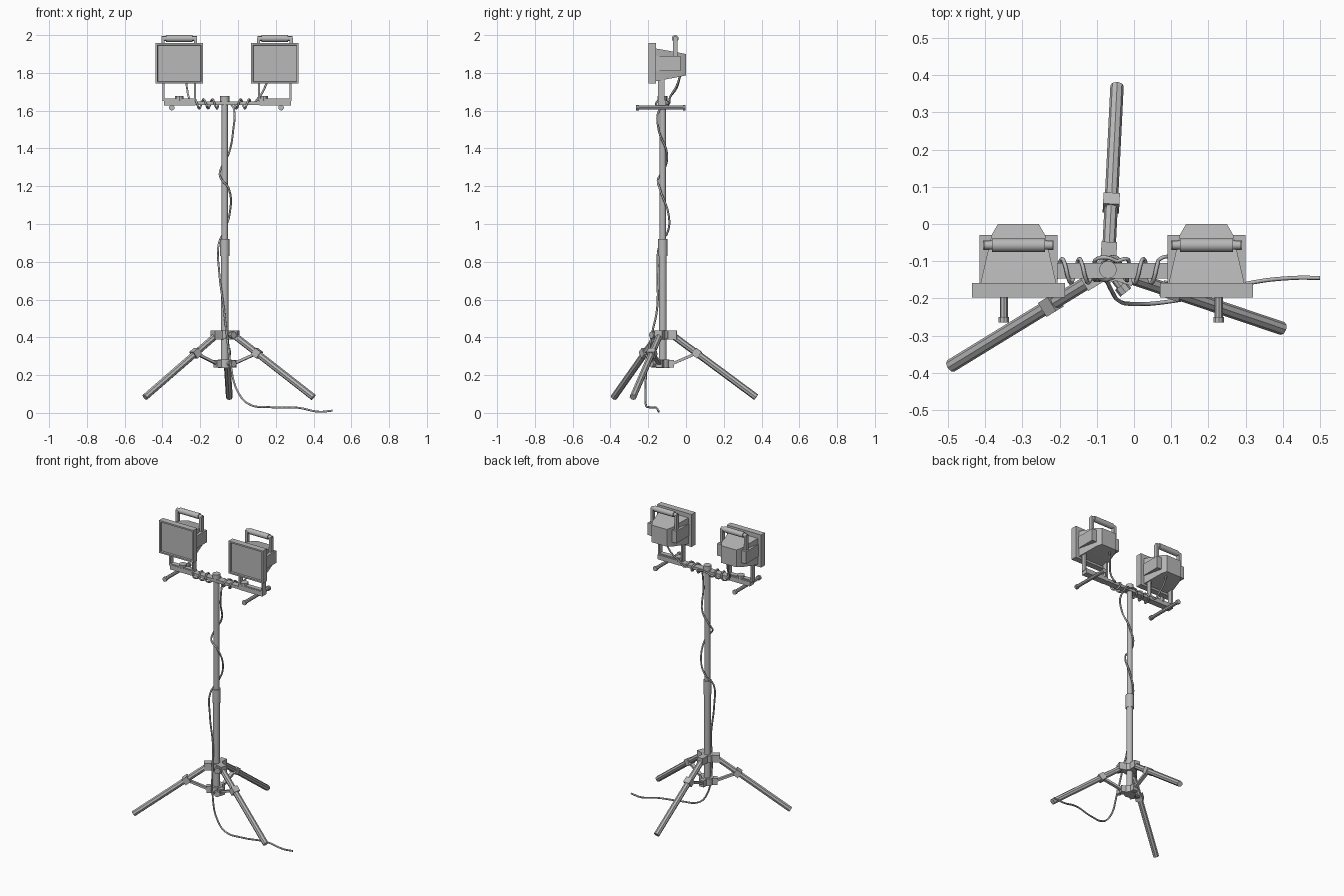
import bpy
import bmesh
import math
from mathutils import Vector

old = bpy.data.objects.get("Cube")
if old:
    bpy.data.objects.remove(old)

grey = bpy.data.materials.new("grey_metal")
grey.use_nodes = True
COLOUR = (0.48, 0.48, 0.48, 1)
grey.diffuse_color = COLOUR
grey.node_tree.nodes["Principled BSDF"].inputs["Base Color"].default_value = COLOUR

PX, PY = -0.07, -0.123      # pole axis


def finish(name, bm):
    bmesh.ops.recalc_face_normals(bm, faces=bm.faces)
    mesh = bpy.data.meshes.new(name)
    bm.to_mesh(mesh)
    bm.free()
    mesh.materials.append(grey)
    ob = bpy.data.objects.new(name, mesh)
    bpy.context.collection.objects.link(ob)
    bpy.ops.object.select_all(action='DESELECT')
    ob.select_set(True)
    bpy.context.view_layer.objects.active = ob
    bpy.ops.object.shade_smooth_by_angle(angle=math.radians(32))
    return ob


def box(name, x, y, z):
    """Box from (min, max) pairs."""
    bm = bmesh.new()
    bmesh.ops.create_cube(bm, size=1)
    for v in bm.verts:
        v.co = [r[0] if c < 0 else r[1] for c, r in zip(v.co, (x, y, z))]
    return finish(name, bm)


def rod(name, a, b, r, sides=8):
    """Cylinder between two points."""
    a, b = Vector(a), Vector(b)
    bm = bmesh.new()
    bmesh.ops.create_cone(bm, cap_ends=True, segments=sides, radius1=r, radius2=r, depth=(b - a).length)
    turn = (b - a).to_track_quat('Z', 'Y')
    for v in bm.verts:
        v.co = turn @ v.co + (a + b) / 2
    return finish(name, bm)


def beam(name, a, b, width, height):
    """Rectangular bar between two points."""
    a, b = Vector(a), Vector(b)
    bm = bmesh.new()
    bmesh.ops.create_cube(bm, size=1)
    turn = (b - a).to_track_quat('X', 'Z')
    for v in bm.verts:
        v.co = turn @ Vector((v.co.x * (b - a).length, v.co.y * width, v.co.z * height)) + (a + b) / 2
    return finish(name, bm)


def cable(name, points, r=0.0055):
    cu = bpy.data.curves.new(name, 'CURVE')
    cu.dimensions = '3D'
    cu.bevel_depth = r
    cu.bevel_resolution = 1
    cu.resolution_u = 5
    cu.use_fill_caps = True
    sp = cu.splines.new('BEZIER')
    sp.bezier_points.add(len(points) - 1)
    for bp, p in zip(sp.bezier_points, points):
        bp.co = p
        bp.handle_left_type = bp.handle_right_type = 'AUTO'
    cu.materials.append(grey)
    ob = bpy.data.objects.new(name, cu)
    bpy.context.collection.objects.link(ob)
    bpy.ops.object.select_all(action='DESELECT')
    ob.select_set(True)
    bpy.context.view_layer.objects.active = ob
    bpy.ops.object.convert(target='MESH')


# Telescopic pole
rod("lower_pole", (PX, PY, 0.24), (PX, PY, 0.88), 0.021, 12)
rod("upper_pole", (PX, PY, 0.86), (PX, PY, 1.65), 0.017, 12)
rod("pole_sleeve", (PX, PY, 0.83), (PX, PY, 0.92), 0.025, 12)
rod("pole_cap", (PX, PY, 1.645), (PX, PY, 1.677), 0.024, 12)

# Tripod hubs, lugs, legs and struts
rod("upper_hub", (PX, PY, 0.39), (PX, PY, 0.435), 0.036, 12)
rod("lower_hub", (PX, PY, 0.237), (PX, PY, 0.283), 0.036, 12)
for i, (ex, ey) in enumerate([(-0.425, -0.26), (0.475, -0.16), (0.025, 0.508)]):
    d = Vector((ex, ey, 0))
    d.normalize()

    def at(r, z):
        return Vector((PX, PY, z)) + d * r

    beam(f"upper_lug_{i}", at(0.02, 0.412), at(0.075, 0.412), 0.042, 0.046)
    beam(f"lower_lug_{i}", at(0.02, 0.26), at(0.06, 0.26), 0.034, 0.042)
    rod(f"leg_{i}", at(0.06, 0.405), at(0.495, 0.083), 0.018)
    beam(f"strut_{i}", at(0.045, 0.258), at(0.185, 0.318), 0.022, 0.014)
    beam(f"leg_clamp_{i}", at(0.165, 0.327), at(0.195, 0.305), 0.044, 0.042)

# Clamping screws on the hubs
for label, z in (("upper", 0.412), ("lower", 0.26)):
    rod(label + "_hub_screw", (PX, PY, z), (PX + 0.045, PY - 0.058, z), 0.012)
    rod(label + "_hub_knob", (PX + 0.034, PY - 0.043, z), (PX + 0.048, PY - 0.061, z), 0.019)

# Crossbar
box("crossbar", (-0.39, 0.28), (-0.147, -0.105), (1.629, 1.648))


def floodlight(side, cx, knob_x, rod_x):
    # Reinforced bar end with knob and handle rod
    box(side + "_bar_end", (cx - 0.08, cx + 0.085), (-0.147, -0.105), (1.627, 1.657))
    rod(side + "_knob", (knob_x, -0.126, 1.65), (knob_x, -0.126, 1.677), 0.024, 10)
    rod(side + "_rod", (rod_x, -0.26, 1.616), (rod_x, -0.005, 1.616), 0.011)
    for end, y in (("front", -0.265), ("back", -0.017)):
        rod(f"{side}_rod_{end}_cap", (rod_x, y, 1.616), (rod_x, y + 0.015, 1.616), 0.015, 10)

    # Tapered lamp housing
    bm = bmesh.new()
    rings = []
    for y, w, lo, hi in ((-0.165, 0.103, 1.755, 1.93), (-0.03, 0.072, 1.78, 1.906), (0, 0.055, 1.787, 1.9)):
        rings.append([bm.verts.new((cx + sx * w, y, z)) for sx, z in ((-1, lo), (1, lo), (1, hi), (-1, hi))])
    for a, b in zip(rings, rings[1:]):
        for k in range(4):
            n = (k + 1) % 4
            bm.faces.new((a[k], a[n], b[n], b[k]))
    bm.faces.new(rings[0])
    bm.faces.new(rings[-1])
    finish(side + "_housing", bm)
    box(side + "_side_block", (cx - 0.105, cx + 0.105), (-0.16, -0.03), (1.81, 1.89))

    # Front frame with recessed glass
    bm = bmesh.new()
    bmesh.ops.create_cube(bm, size=1)
    for v in bm.verts:
        v.co = (cx + v.co.x * 0.25, -0.178 + v.co.y * 0.04, 1.85 + v.co.z * 0.214)
    bm.normal_update()
    front = [f for f in bm.faces if f.normal.y < -0.9]
    bmesh.ops.inset_region(bm, faces=front, thickness=0.014)
    inner = bmesh.ops.inset_region(bm, faces=front, thickness=0.002)
    bmesh.ops.translate(bm, verts=front[0].verts, vec=(0, 0.012, 0))
    finish(side + "_front_frame", bm)

    # Yoke straps and carrying handle
    box(side + "_yoke_base", (cx - 0.085, cx + 0.085), (-0.145, -0.115), (1.655, 1.664))
    for tag, s in (("left", 1), ("right", -1)):
        xs = sorted((cx + s * 0.078, cx + s * 0.088))
        box(f"{side}_{tag}_yoke_strap", xs, (-0.147, -0.115), (1.65, 1.83))
        xs = sorted((cx + s * 0.078, cx + s * 0.095))
        box(f"{side}_{tag}_handle_post", xs, (-0.07, -0.045), (1.88, 1.985))
    rod(side + "_handle_bar", (cx - 0.093, -0.057, 1.982), (cx + 0.093, -0.057, 1.982), 0.012, 12)
    rod(side + "_handle_grip", (cx - 0.071, -0.057, 1.982), (cx + 0.071, -0.057, 1.982), 0.018, 20)


floodlight("right", -0.311, -0.311, -0.35)
floodlight("left", 0.195, 0.135, 0.228)


def coil(x0, x1, turns):
    """Points winding round the crossbar."""
    n = turns * 6
    return [(x0 + (x1 - x0) * k / n, -0.126 + 0.032 * math.cos(k * math.pi / 3),
             1.636 + 0.024 * math.sin(k * math.pi / 3)) for k in range(n + 1)]


# Lamp cables wrapped round the crossbar
cable("right_lamp_cable", [(-0.28, -0.03, 1.79), (-0.27, -0.05, 1.72), (-0.26, -0.085, 1.67)]
      + coil(-0.24, -0.1, 3) + [(-0.075, -0.09, 1.645), (-0.045, -0.1, 1.64)])
cable("left_lamp_cable", [(0.165, -0.03, 1.79), (0.145, -0.05, 1.73), (0.11, -0.085, 1.67)]
      + coil(0.07, -0.02, 2) + [(-0.045, -0.1, 1.64)])

# Power cable down the pole and over the floor
cable("power_cable", [
    (-0.04, -0.1, 1.64), (-0.02, -0.143, 1.6), (-0.025, -0.145, 1.5), (-0.05, -0.1, 1.37),
    (-0.095, -0.12, 1.28), (-0.09, -0.148, 1.24), (-0.05, -0.14, 1.19), (-0.045, -0.092, 1.05),
    (-0.075, -0.096, 0.96), (-0.103, -0.14, 0.89), (-0.1, -0.15, 0.75), (-0.075, -0.153, 0.55),
    (-0.06, -0.18, 0.42), (-0.04, -0.207, 0.26), (0, -0.215, 0.11), (0.06, -0.213, 0.045),
    (0.17, -0.195, 0.03), (0.32, -0.157, 0.027), (0.43, -0.145, 0.006), (0.5, -0.145, 0.012)])
